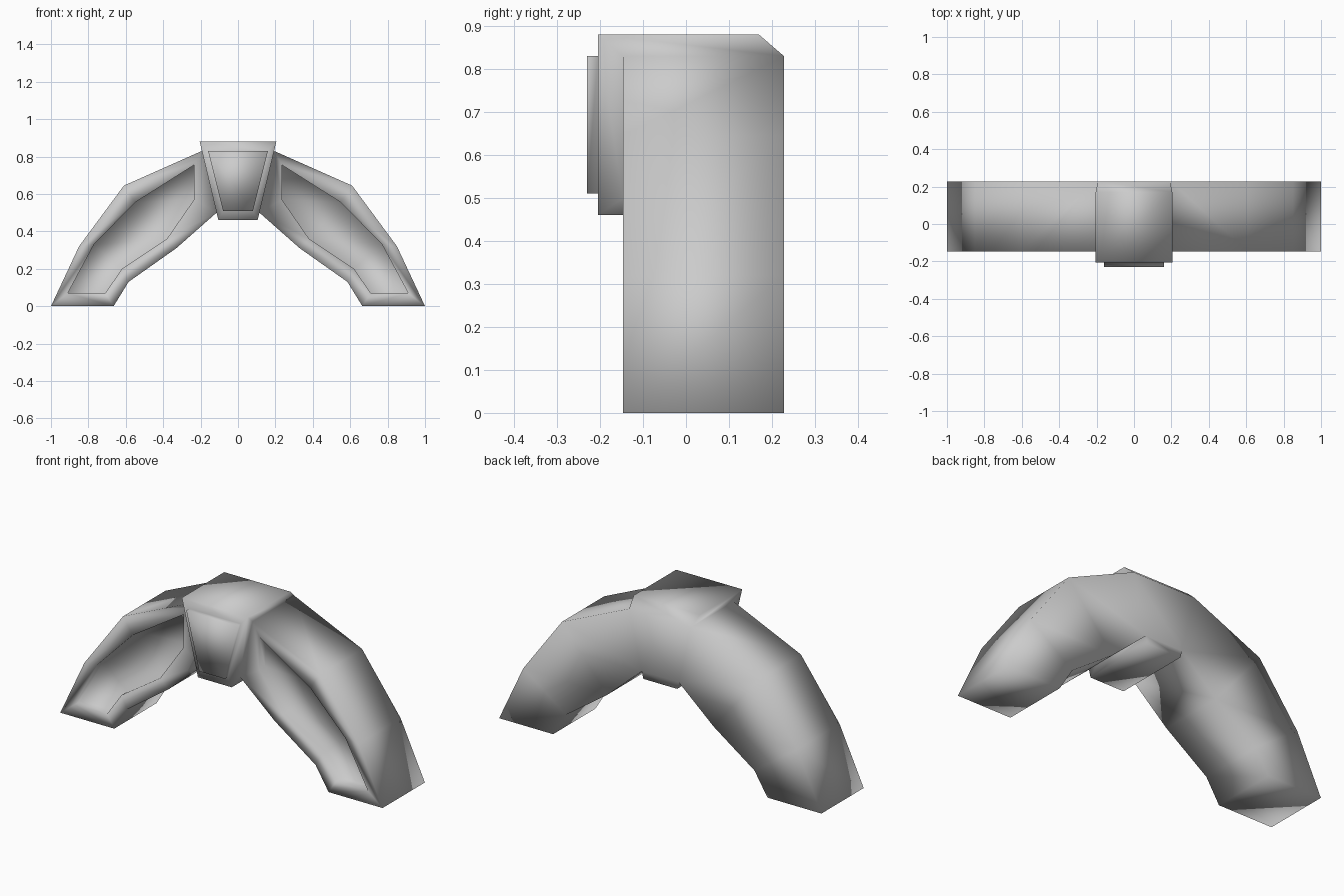
import bpy, bmesh

cube = bpy.data.objects.get("Cube")
if cube:
    bpy.data.objects.remove(cube, do_unlink=True)

stone = bpy.data.materials.new("grey_stone")
stone.use_nodes = True
grey = (0.6, 0.6, 0.6, 1)
stone.diffuse_color = grey
stone.node_tree.nodes["Principled BSDF"].inputs["Base Color"].default_value = grey

# Depth levels
LEG_FRONT, BACK, PANEL = -0.147, 0.228, -0.095
KEY_FRONT, PLATE, KEY_TOP_BACK = -0.205, -0.23, 0.17

# Leg outline and its recessed panel, matching point for point
leg = [(1, 0), (0.85, 0.32), (0.61, 0.645), (0.193, 0.83),
       (0.1145, 0.5), (0.33, 0.31), (0.585, 0.13), (0.665, 0)]
panel = [(0.91, 0.07), (0.77, 0.33), (0.55, 0.555), (0.235, 0.755),
         (0.235, 0.57), (0.38, 0.36), (0.62, 0.2), (0.71, 0.07)]
JOINT = 3  # leg edge that opens into the keystone

bm = bmesh.new()


def face(*points):
    bm.faces.new([bm.verts.new(p) for p in points])


def at(profile, y, side=1):
    return [(side * x, y, z) for x, z in profile]


def band(a, b, skip=None):
    for i in range(len(a)):
        if i != skip:
            j = (i + 1) % len(a)
            face(a[i], a[j], b[j], b[i])


def strip(loop):
    # Fill a curved outline with quads from its outer to its inner side
    for i in range(len(loop) // 2 - 1):
        face(loop[i], loop[i + 1], loop[-2 - i], loop[-1 - i])


# Keystone corners, right half then mirrored
def corners(top, bottom, y):
    (tx, tz), (bx, bz) = top, bottom
    return [(-tx, y, tz), (tx, y, tz), (bx, y, bz), (-bx, y, bz)]


key = corners((0.205, 0.88), (0.105, 0.46), KEY_FRONT)
key_back = [(x, KEY_TOP_BACK if z > 0.8 else BACK, z) for x, y, z in key]
plate_base = corners((0.16, 0.83), (0.08, 0.51), KEY_FRONT)
plate = [(x, PLATE, z) for x, y, z in plate_base]

# Keystone front border and raised plate
band(key, plate_base)
band(plate_base, plate)
face(*plate)

# Keystone top and underside
face(key[0], key[1], key_back[1], key_back[0])
face(key[2], key[3], key_back[3], key_back[2])

# Keystone back, with the sloped top edge
joint_r = at(leg[JOINT:JOINT + 2], BACK)
joint_l = at(leg[JOINT:JOINT + 2], BACK, -1)
rows_r = [key_back[1], *joint_r, key_back[2]]
rows_l = [key_back[0], *joint_l, key_back[3]]
for i in range(3):
    face(rows_r[i], rows_r[i + 1], rows_l[i + 1], rows_l[i])

for side, top, bottom in ((1, 1, 2), (-1, 0, 3)):
    front, back = at(leg, LEG_FRONT, side), at(leg, BACK, side)
    rim, floor = at(panel, LEG_FRONT, side), at(panel, PANEL, side)
    # Leg shell with recessed front panel
    band(front, back, JOINT)
    band(front, rim)
    band(rim, floor)
    strip(floor)
    strip(back)
    # Keystone flanks around the leg joint
    upper, lower = JOINT, JOINT + 1
    face(key[top], front[upper], front[lower], key[bottom])
    face(key[top], front[upper], back[upper], key_back[top])
    face(key[bottom], front[lower], back[lower], key_back[bottom])

bmesh.ops.remove_doubles(bm, verts=bm.verts[:], dist=0.0005)
bmesh.ops.recalc_face_normals(bm, faces=bm.faces[:])
for f in bm.faces:
    f.smooth = True

mesh = bpy.data.meshes.new("arch_with_keystone")
bm.to_mesh(mesh)
bm.free()
mesh.materials.append(stone)
arch = bpy.data.objects.new("arch_with_keystone", mesh)
bpy.context.collection.objects.link(arch)
